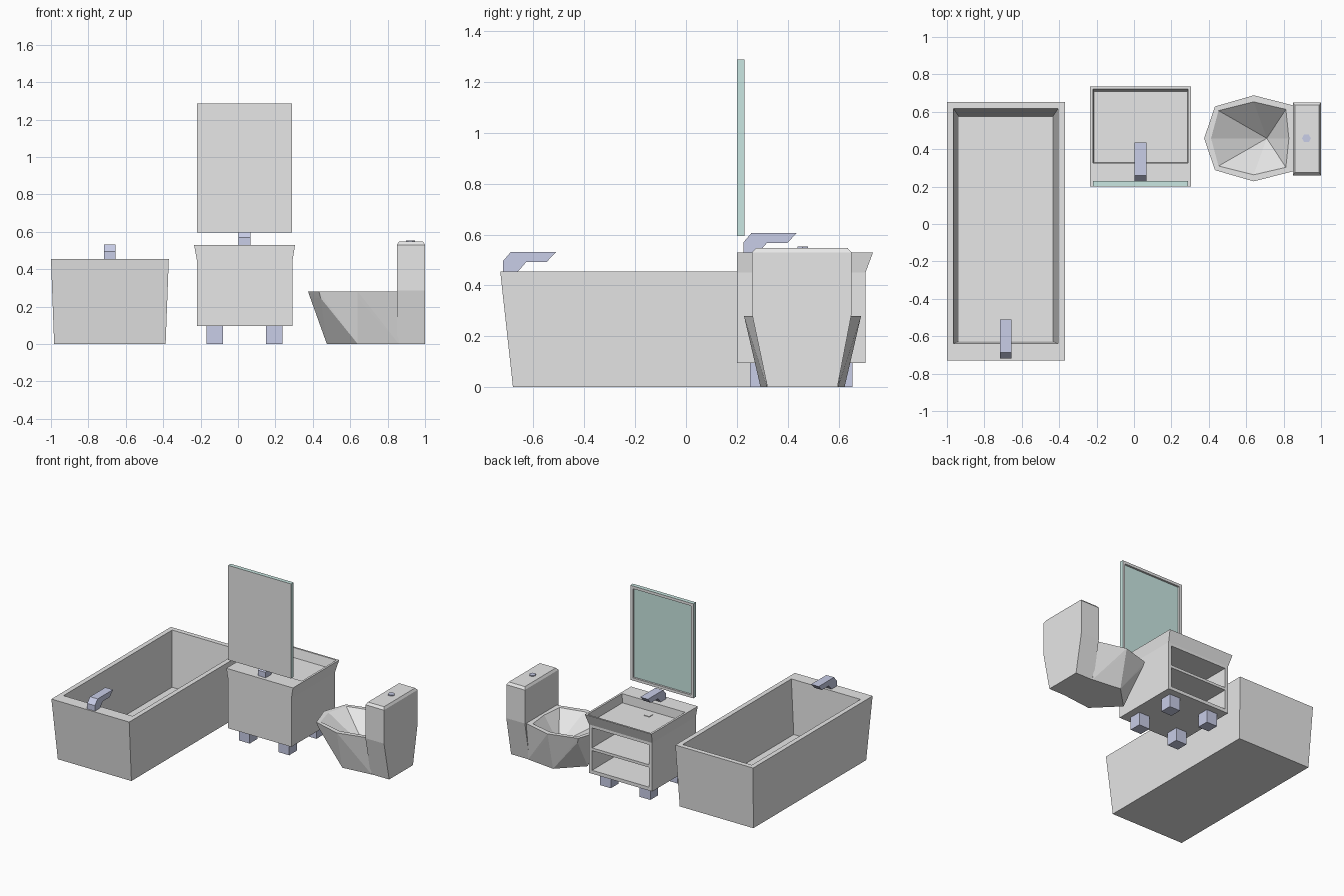
import bpy, bmesh, math
from mathutils import Vector

if "Cube" in bpy.data.objects:
    bpy.data.objects.remove(bpy.data.objects["Cube"])


def material(name, rgb):
    m = bpy.data.materials.new(name)
    m.diffuse_color = (*rgb, 1)
    m.use_nodes = True
    m.node_tree.nodes["Principled BSDF"].inputs["Base Color"].default_value = m.diffuse_color
    return m


WHITE = material("ceramic white", (0.8, 0.8, 0.8))
METAL = material("blue grey metal", (0.58, 0.61, 0.8))
GLASS = material("pale mirror glass", (0.62, 0.84, 0.8))


def finish(bm, name, mat):
    bmesh.ops.recalc_face_normals(bm, faces=bm.faces)
    me = bpy.data.meshes.new(name)
    bm.to_mesh(me)
    bm.free()
    me.materials.append(mat)
    ob = bpy.data.objects.new(name, me)
    bpy.context.collection.objects.link(ob)
    return ob


def rect(x0, x1, y0, y1, z):
    return [(x0, y0, z), (x1, y0, z), (x1, y1, z), (x0, y1, z)]


def loft(name, rings, mat):
    """Skin rings of equal length and cap both ends."""
    bm = bmesh.new()
    vs = [[bm.verts.new(p) for p in r] for r in rings]
    n = len(vs[0])
    for a, b in zip(vs, vs[1:]):
        for i in range(n):
            j = (i + 1) % n
            bm.faces.new((a[i], a[j], b[j], b[i]))
    bm.faces.new(vs[0])
    bm.faces.new(vs[-1])
    return finish(bm, name, mat)


def box(name, x0, x1, y0, y1, z0, z1, mat):
    return loft(name, [rect(x0, x1, y0, y1, z0), rect(x0, x1, y0, y1, z1)], mat)


def faucet(name, x, y, z):
    prof = [(0, 0), (0, .04), (.032, .077), (.21, .077),
            (.172, .037), (.092, .037), (.06, 0)]
    loft(name, [[(x + s, y + a, z + b) for a, b in prof] for s in (-.031, .031)], METAL)


# Bathtub: tapered shell with hollow inside
loft("bathtub", [rect(-.983, -.387, -.68, .625, 0),
                 rect(-1, -.37, -.73, .652, .455),
                 rect(-.965, -.405, -.64, .617, .455),
                 rect(-.937, -.433, -.628, .575, .06)], WHITE)
faucet("bathtub_faucet", -.686, -.72, .455)

# Vanity cabinet, open to the rear with two shelves
box("cabinet_front", -.22, .292, .2, .225, .095, .45, WHITE)
box("cabinet_left_side", -.22, -.195, .225, .705, .095, .45, WHITE)
box("cabinet_right_side", .267, .292, .225, .705, .095, .45, WHITE)
for nm, z0, z1 in (("bottom", .095, .12), ("shelf", .264, .284), ("top", .43, .45)):
    box("cabinet_" + nm, -.195, .267, .225, .705, z0, z1, WHITE)

# Flared basin with a faucet ledge at the mirror side
loft("basin", [rect(-.22, .292, .2, .705, .45),
               rect(-.235, .305, .2, .735, .53),
               rect(-.22, .29, .325, .722, .53),
               rect(-.215, .285, .328, .708, .465)], WHITE)
box("basin_drain", .01, .055, .365, .41, .465, .469, WHITE)
faucet("basin_faucet", .035, .226, .53)
for i, x in enumerate((-.125, .195)):
    for j, y in enumerate((.295, .61)):
        box(f"cabinet_leg_{i}{j}", x - .044, x + .044, y - .044, y + .044, 0, .095, METAL)


# Mirror: frame recessed on the rear side, glass on the recessed face
def upright(inset, y):
    x0, x1, z0, z1 = -.22 + inset, .29 - inset, .595 + inset, 1.287 - inset
    return [(x0, y, z0), (x1, y, z0), (x1, y, z1), (x0, y, z1)]


mirror = loft("mirror", [upright(0, .2), upright(0, .23),
                         upright(.02, .23), upright(.02, .216)], WHITE)
mirror.data.materials.append(GLASS)
for f in mirror.data.polygons:
    if abs(f.center.y - .216) < .001:
        f.material_index = 1

# Toilet bowl: faceted rim over a pointed base, pit sunk to one point
half = [(.375, 0), (.433, .17), (.64, .23), (.855, .175)]
rim = half + [(x, -y) for x, y in half[:0:-1]]
CY = .458
base = [(.475, 0), (.64, .165), (.64, -.165), (.86, .14), (.86, -.14)]
bm = bmesh.new()
pts = [(x, CY + y, .28) for x, y in rim]
pts += [(.64 + (x - .64) * .955 if x < .8 else x, CY + y * .965, .245) for x, y in rim]
pts += [(x, CY + y, 0) for x, y in base]
bmesh.ops.convex_hull(bm, input=[bm.verts.new(p) for p in pts])
top = [f for f in bm.faces if all(abs(v.co.z - .28) < 1e-4 for v in f.verts)]
bmesh.ops.delete(bm, geom=top, context='FACES')
inner_half = [(.412, 0), (.452, .148), (.64, .195), (.812, .155)]
inner = inner_half + [(x, -y) for x, y in inner_half[:0:-1]]


def rim_vert(x, y):
    p = Vector((x, CY + y, .28))
    return min(bm.verts, key=lambda v: (v.co - p).length)


outer_v = [rim_vert(*p) for p in rim]
inner_v = [bm.verts.new((x, CY + y, .28)) for x, y in inner]
back = bm.verts.new((.828, CY, .28))
apex = bm.verts.new((.71, CY, .1))
n = len(rim)
for i in range(n):
    j = (i + 1) % n
    if i == 3:  # rear edge has an extra middle point
        bm.faces.new((outer_v[i], outer_v[j], inner_v[j], back, inner_v[i]))
        bm.faces.new((inner_v[i], back, apex))
        bm.faces.new((back, inner_v[j], apex))
    else:
        bm.faces.new((outer_v[i], outer_v[j], inner_v[j], inner_v[i]))
        bm.faces.new((inner_v[i], inner_v[j], apex))
bmesh.ops.delete(bm, geom=[v for v in bm.verts if not v.link_faces], context='VERTS')
finish(bm, "toilet_bowl", WHITE)

# Toilet tank: narrows towards the floor, chamfered on top
loft("toilet_tank", [rect(.85, 1, .32, .595, 0),
                     rect(.85, 1, .26, .65, .285),
                     rect(.85, 1, .26, .65, .53),
                     rect(.86, .99, .275, .635, .547)], WHITE)

# Six sided flush button
loft("flush_button", [[(.922 + .024 * math.cos(k * math.pi / 3),
                        CY + .024 * math.sin(k * math.pi / 3), z) for k in range(6)]
                      for z in (.545, .554)], METAL)
